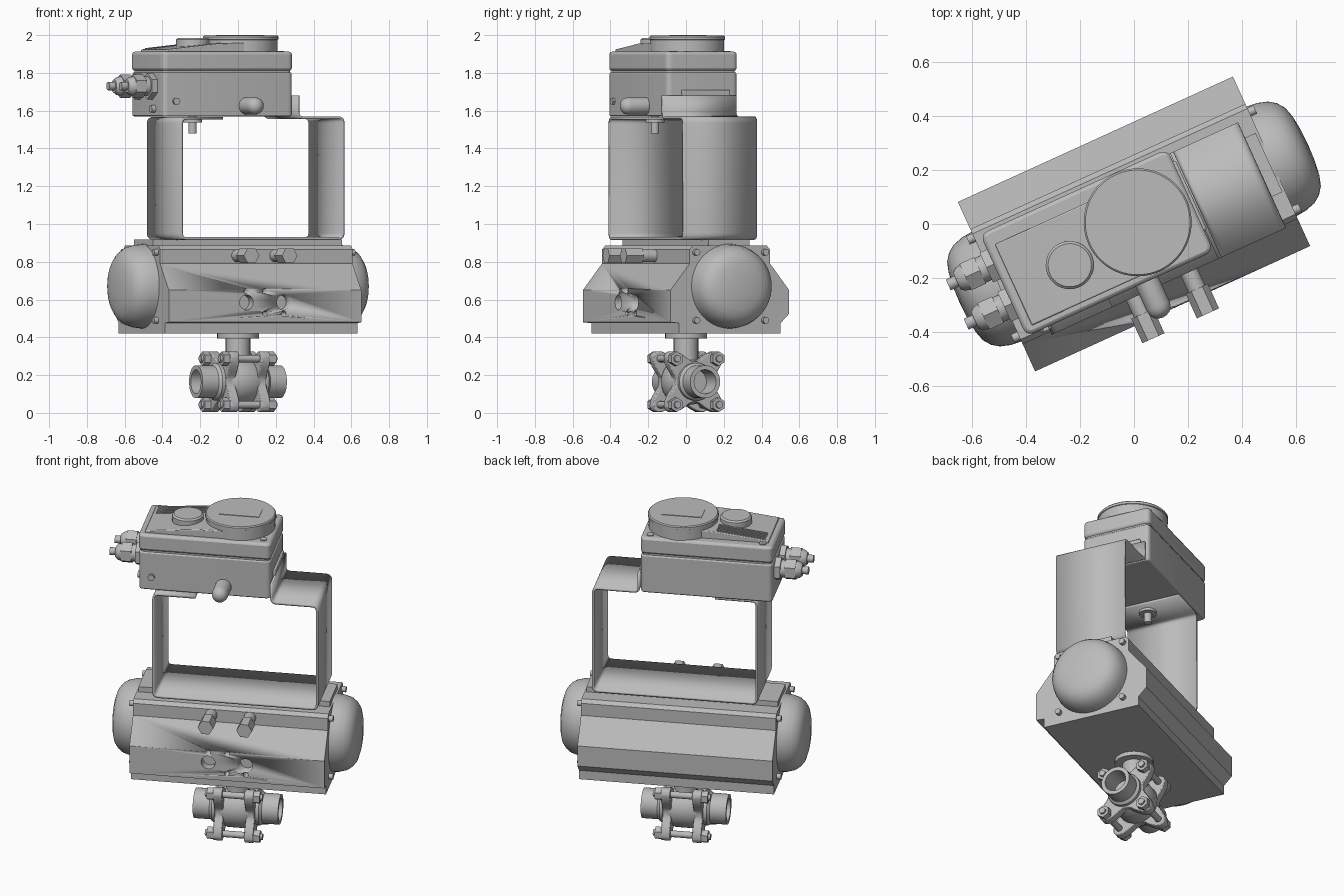
import bpy, bmesh, math
from mathutils import Vector, Matrix

cube = bpy.data.objects.get("Cube")
if cube:
    bpy.data.objects.remove(cube, do_unlink=True)

# One plain grey; the whole assembly is turned about z
grey = bpy.data.materials.new("plain grey")
grey.use_nodes = True
COLOUR = (0.5, 0.5, 0.5, 1)
grey.diffuse_color = COLOUR
grey.node_tree.nodes["Principled BSDF"].inputs["Base Color"].default_value = COLOUR
TURN = Matrix.Rotation(math.radians(24.5), 4, 'Z')
U, V, Z = Vector((1, 0, 0)), Vector((0, 1, 0)), Vector((0, 0, 1))


def finish(name, bm, bevel=0, angle=35):
    bmesh.ops.recalc_face_normals(bm, faces=bm.faces)
    mesh = bpy.data.meshes.new(name)
    bm.to_mesh(mesh)
    bm.free()
    mesh.materials.append(grey)
    ob = bpy.data.objects.new(name, mesh)
    bpy.context.collection.objects.link(ob)
    ob.matrix_world = TURN
    bpy.ops.object.select_all(action='DESELECT')
    ob.select_set(True)
    bpy.context.view_layer.objects.active = ob
    bpy.ops.object.shade_smooth_by_angle(angle=math.radians(angle))
    if bevel:
        mod = ob.modifiers.new("round", 'BEVEL')
        mod.width, mod.segments, mod.limit_method = bevel, 2, 'ANGLE'
    return ob


def prism(name, outline, axis, lo, hi, bevel=0):
    """Extrude a 2D outline along axis; the outline uses the other two axes."""
    a, b = [d for d in (U, V, Z) if d != axis]
    bm = bmesh.new()
    ends = [[bm.verts.new(a * p + b * q + axis * t) for p, q in outline] for t in (lo, hi)]
    n = len(outline)
    for end in ends:
        bm.faces.new(end)
    for i in range(n):
        j = (i + 1) % n
        bm.faces.new((ends[0][i], ends[0][j], ends[1][j], ends[1][i]))
    return finish(name, bm, bevel)


def lathe(name, profile, origin, axis=Z, sides=40):
    """Spin (distance, radius) pairs about an axis; radius 0 closes to a point."""
    bm = bmesh.new()
    frame = Matrix.Translation(origin) @ Z.rotation_difference(axis).to_matrix().to_4x4()
    rings = []
    for t, r in profile:
        if r == 0:
            rings.append([bm.verts.new(frame @ Vector((0, 0, t)))] * sides)
        else:
            turns = [2 * math.pi * i / sides for i in range(sides)]
            rings.append([bm.verts.new(frame @ Vector((r * math.cos(w), r * math.sin(w), t))) for w in turns])
    for low, high in zip(rings, rings[1:]):
        for i in range(sides):
            j = (i + 1) % sides
            quad = list(dict.fromkeys((low[i], low[j], high[j], high[i])))
            bm.faces.new(quad)
    for ring in (rings[0], rings[-1]):
        if len(set(ring)) > 1:
            bm.faces.new(ring)
    return finish(name, bm)


def rod(name, origin, axis, length, r, sides=28):
    return lathe(name, [(0, r), (length, r)], origin, axis, sides)


def round_path(points, r, closed=True, steps=5):
    """Replace inner corners of a path by quadratic arcs."""
    out, n = [], len(points)
    for i, p in enumerate(points):
        p = Vector(p)
        if not closed and i in (0, n - 1):
            out.append(p)
            continue
        a = p + (Vector(points[i - 1]) - p).normalized() * r
        b = p + (Vector(points[(i + 1) % n]) - p).normalized() * r
        for k in range(steps + 1):
            t = k / steps
            out.append(a * (1 - t) ** 2 + p * 2 * t * (1 - t) + b * t * t)
    return out


def rect(a0, a1, b0, b1):
    return [(a0, b0), (a1, b0), (a1, b1), (a0, b1)]


# Actuator body with drilled front ports
body = prism("actuator_body", [(-.295, .42), (.295, .42), (.295, .475), (.345, .525), (.345, .65),
             (.234, .79), (.234, .865), (.215, .885), (-.215, .885), (-.234, .865),
             (-.234, .79), (-.345, .65), (-.345, .48), (-.295, .475)], U, -.56, .56)
ports = [(-.108, .585, .04), (.108, .585, .04), (-.108, .645, .014),
         (0, .645, .014), (0, .525, .014), (.108, .525, .014)]
for u, z, r in ports:
    cutter = rod("port_cutter", (u, -.29, z), -V, .1, r, 24)
    cutter.hide_render = True
    cutter.hide_viewport = True
    cut = body.modifiers.new("port", 'BOOLEAN')
    cut.object, cut.solver = cutter, 'EXACT'
prism("top_pad", rect(-.55, .55, -.12, .12), Z, .88, .917)

# Domed end caps and their screws
for side, tag in ((-1, "right"), (1, "left")):
    lathe("end_cap_" + tag, [(.55, .224), (.6, .219), (.64, .207), (.668, .187), (.688, .16),
                             (.7, .12), (.707, .06), (.709, 0)], (0, 0, .67), U * side, 56)
    for v in (-.2, .2):
        for z in (.49, .85):
            rod("cap_screw", (side * .555, v, z), U * side, .03, .017, 16)

# Hex air fittings on the front
for u in (-.11, .112):
    rod("fitting_neck", (u, -.22, .832), -V, .11, .034)
    rod("fitting_hex", (u, -.315, .832), -V, .1, .045, 6)

# Bent sheet bracket
path = round_path([(-.2, 1.56), (-.44, 1.56), (-.44, .923), (.5, .923), (.5, 1.563),
                   (.237, 1.563), (.237, 1.68)], .03, closed=False)
bm = bmesh.new()
rows = [[bm.verts.new((p.x, v, p.y)) for p in path] for v in (-.247, .183)]
for i in range(len(path) - 1):
    bm.faces.new((rows[0][i], rows[0][i + 1], rows[1][i + 1], rows[1][i]))
bracket = finish("bracket", bm)
sheet = bracket.modifiers.new("sheet", 'SOLIDIFY')
sheet.thickness, sheet.offset = .014, 0

# Positioner case, seam and lid
prism("case", round_path(rect(-.532, .225, -.212, .2), .03), Z, 1.57, 1.803, .008)
prism("case_seam", round_path(rect(-.525, .218, -.205, .193), .03), Z, 1.79, 1.83)
prism("lid", round_path(rect(-.535, .227, -.214, .202), .035), Z, 1.811, 1.912, .014)
for u in (-.47, .175):
    for v in (-.155, .155):
        rod("lid_screw", (u, v, 1.905), Z, .012, .021, 20)
prism("lid_panel", [(-.5, 1.9), (.05, 1.9), (.05, 1.962), (-.2, 1.956), (-.5, 1.924)],
      V, -.185, .145, .005)
for i in range(5):
    v = .045 + i * .02
    prism("vent_rib", [(-.48, 1.92), (-.2, 1.95), (-.2, 1.961), (-.48, 1.931)], V, v, v + .008)

# Display cover with window, and small knob
lathe("display_cover", [(1.9, .196), (1.975, .196), (1.977, .2), (1.991, .2), (1.997, .194)],
      (.015, 0, 0), sides=64)
prism("display_window", rect(-.1, .13, -.05, .06), Z, 1.994, 2.0)
lathe("knob", [(1.9, .089), (1.976, .089), (1.985, .08)], (-.28, -.04, 0), sides=48)

# Cable glands on the case end
for v in (-.08, .08):
    base = Vector((-.525, v, 1.73))
    rod("gland_base_hex", base, -U, .04, .07, 6)
    rod("gland_body", base, -U, .1, .05)
    rod("gland_nut", base - U * .065, -U, .06, .062, 6)
    lathe("gland_cap", [(.12, .052), (.145, .046), (.16, .034)], base, -U)
    rod("cable_stub", base - U * .15, -U, .045, .022)

# Rounded breather plug, ground screws, end lugs and feedback shaft
lathe("breather", [(0, .046), (.115, .046), (.135, .042), (.15, .03), (.157, .015), (.16, 0)],
      (-.045, -.2, 1.625), -V)
rod("ground_screw", (-.458, -.205, 1.65), -V, .02, .021, 6)
rod("end_screw", (-.525, -.1, 1.61), -U, .03, .02, 20)
prism("end_lug", rect(-.13, .15, 1.64, 1.71), U, .22, .238, .006)
rod("feedback_shaft", (-.287, -.05, 1.48), Z, .1, .022)
rod("shaft_collar", (-.287, -.05, 1.538), Z, .02, .05)

# Valve stem and ball valve body
rod("mounting_flange", (0, 0, .395), Z, .03, .11)
rod("stem_neck", (0, 0, .22), Z, .19, .065)
VZ = .165
lathe("valve_body", [(-.1, .1), (-.05, .122), (.05, .122), (.1, .1)], (0, 0, VZ), U)
star = []
for i in range(64):
    w = 2 * math.pi * i / 64
    r = .108 + .107 * ((1 - math.cos(4 * w)) / 2) ** 1.6
    star.append((r * math.cos(w), VZ + r * math.sin(w)))
for side, tag in ((-1, "right"), (1, "left")):
    prism("flange_" + tag, star, U, side * .09 - .026, side * .09 + .026, .005)
    lathe("pipe_" + tag, [(.1, .1), (.135, .1), (.15, .087), (.245, .087), (.245, .064), (.12, .064)],
          (0, 0, VZ), U * side)
    for v in (-.122, .122):
        for z in (VZ - .122, VZ + .122):
            rod("bolt_head", (side * .11, v, z), U * side, .042, .038, 6)
            rod("bolt_shank", (0, v, z), U * side, .165, .019, 16)
